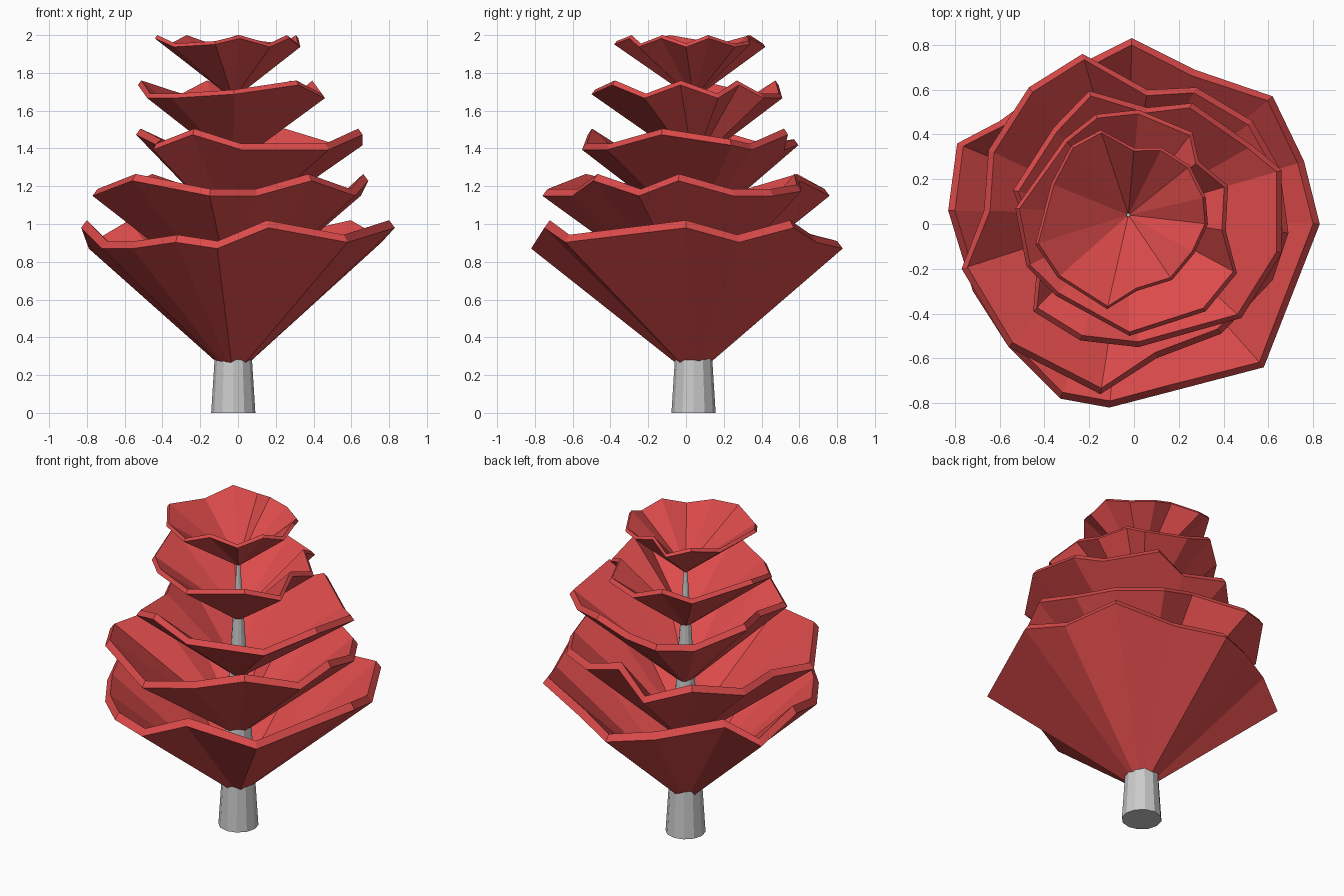
import bpy, bmesh
from mathutils import Vector

if "Cube" in bpy.data.objects:
    bpy.data.objects.remove(bpy.data.objects["Cube"])

CX, CY = -0.025, 0.04          # trunk axis

red = bpy.data.materials.new("red_foliage")
red.diffuse_color = (0.72, 0.07, 0.07, 1)
red.use_nodes = True
red.node_tree.nodes["Principled BSDF"].inputs["Base Color"].default_value = red.diffuse_color


def make_object(name, bm, mat=None):
    bmesh.ops.recalc_face_normals(bm, faces=bm.faces)
    me = bpy.data.meshes.new(name)
    bm.to_mesh(me)
    bm.free()
    if mat:
        me.materials.append(mat)
    ob = bpy.data.objects.new(name, me)
    bpy.context.collection.objects.link(ob)
    return ob


def tier(name, apex_z, top_z, drop, thick, levels, rim):
    """Thick upturned cone with an uneven rim; levels mark High, Mid, Low points."""
    bm = bmesh.new()
    steps = {"H": 0, "M": 0.7, "L": 1}
    axis = Vector((CX, CY, 0))
    outer, inner = [], []
    for (x, y), lv in zip(rim, levels):
        z = top_z - drop * steps[lv]
        flat = Vector((x, y, 0)) - axis
        lip = flat - flat.normalized() * thick * 0.6
        outer.append(bm.verts.new((x, y, z - thick * 0.8)))
        inner.append(bm.verts.new((CX + lip.x, CY + lip.y, z)))
    low = bm.verts.new((CX, CY, apex_z))
    high = bm.verts.new((CX, CY, apex_z + thick * 1.3))
    n = len(rim)
    for i in range(n):
        j = (i + 1) % n
        bm.faces.new((outer[i], outer[j], low))
        bm.faces.new((inner[j], inner[i], high))
        bm.faces.new((outer[i], inner[i], inner[j], outer[j]))
    return make_object(name, bm, red)


# Tapered trunk
bm = bmesh.new()
bmesh.ops.create_cone(bm, cap_ends=True, segments=12, radius1=0.117,
                      radius2=0.008, depth=1.72)
bmesh.ops.translate(bm, verts=bm.verts, vec=(CX, CY, 0.86))
make_object("trunk", bm)

# Foliage tiers, bottom to top
tier("foliage_bottom", 0.19, 1.02, 0.11, 0.05, "LMHMHMHLMLLHLHM",
     [(-.01, .83), (.27, .69), (.62, .57), (.76, .28), (.83, 0), (.58, -.64),
      (.16, -.75), (-.11, -.82), (-.33, -.78), (-.56, -.55), (-.72, -.3),
      (-.83, .06), (-.79, .36), (-.6, .46), (-.27, .7)])
tier("foliage_lower", 0.57, 1.265, 0.08, 0.045, "LHMLLHLHLLHLMLH",
     [(-.23, .76), (.06, .6), (.28, .61), (.53, .46), (.65, .25), (.69, -.04),
      (.62, -.25), (.39, -.49), (.1, -.6), (-.15, -.76), (-.56, -.55),
      (-.77, -.2), (-.67, .06), (-.65, .33), (-.47, .61)])
tier("foliage_middle", 0.94, 1.505, 0.08, 0.04, "MLHLMHLLHLMHL",
     [(-.2, .595), (.06, .52), (.26, .54), (.53, .35), (.66, .24), (.66, -.13),
      (.48, -.42), (.02, -.55), (-.24, -.52), (-.45, -.39), (-.43, -.15),
      (-.54, .15), (-.36, .43)])
tier("foliage_upper", 1.31, 1.76, 0.07, 0.03, "HLLHLHLHMLLHL",
     [(-.17, .49), (.02, .51), (.26, .41), (.29, .28), (.42, .17), (.41, -.03),
      (.46, -.22), (.32, -.39), (-.02, -.5), (-.35, -.32), (-.48, -.19),
      (-.53, .07), (-.31, .38)])
tier("foliage_top", 1.66, 2.0, 0.045, 0.022, "LHMLHLHLHMLHLH",
     [(-.15, .42), (0, .34), (.125, .34), (.25, .26), (.32, .12), (.33, 0),
      (.27, -.13), (.17, -.25), (.01, -.3), (-.12, -.38), (-.34, -.24),
      (-.44, -.09), (-.37, .18), (-.28, .35)])
